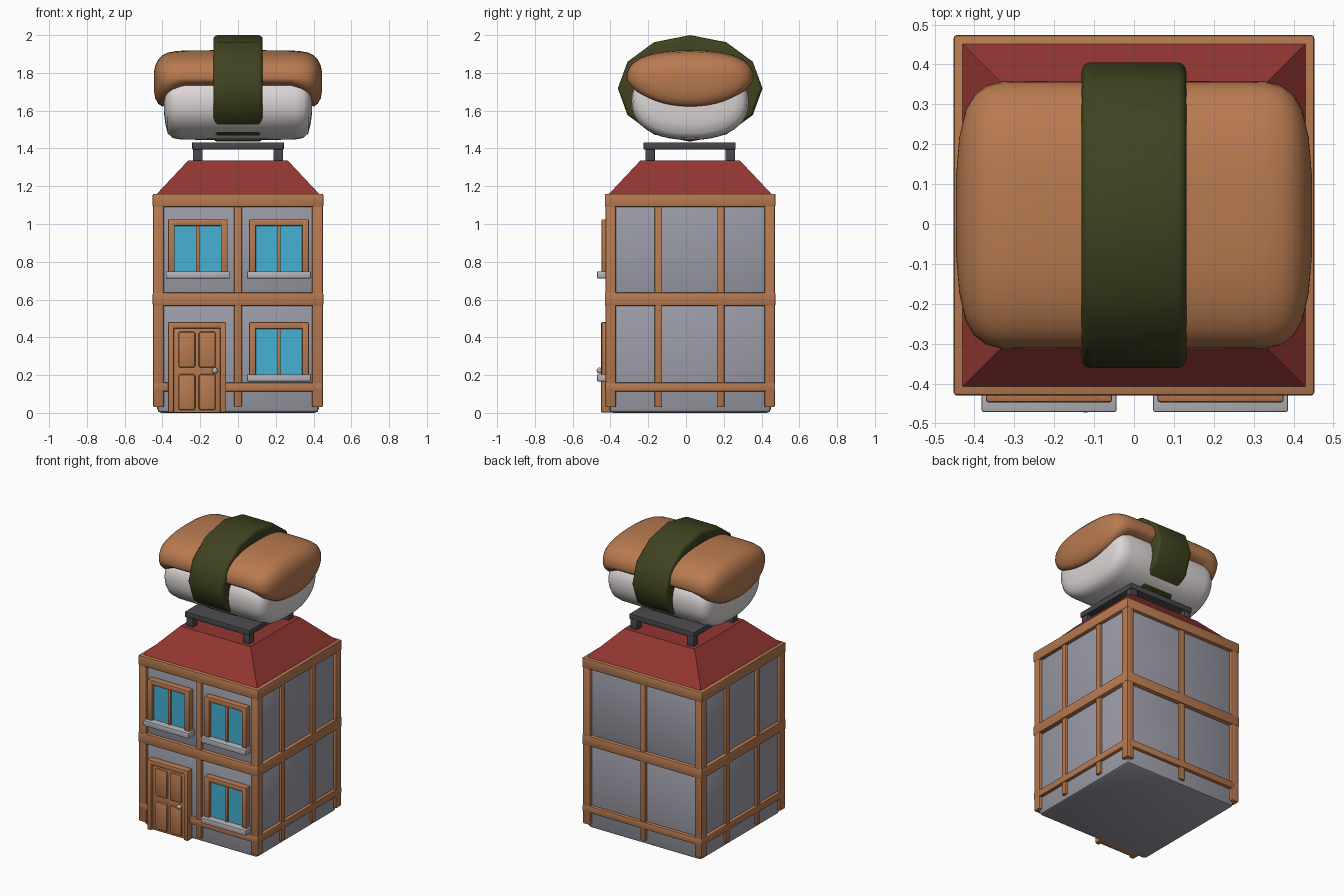
import bpy, bmesh, math

if "Cube" in bpy.data.objects:
    bpy.data.objects.remove(bpy.data.objects["Cube"])

CY = 0.022          # building centre in y
H = 0.452           # half width over the timber frame


def mat(name, r, g, b):
    m = bpy.data.materials.new(name)
    m.diffuse_color = (r, g, b, 1)
    m.use_nodes = True
    m.node_tree.nodes["Principled BSDF"].inputs["Base Color"].default_value = m.diffuse_color
    return m


WOOD = mat("warm_wood", 0.48, 0.195, 0.08)
WALL = mat("wall_grey", 0.33, 0.33, 0.39)
SILL = mat("light_grey", 0.46, 0.46, 0.49)
GLASS = mat("window_blue", 0.06, 0.44, 0.66)
ROOF = mat("roof_red", 0.29, 0.037, 0.03)
IRON = mat("dark_iron", 0.065, 0.065, 0.07)
RICE = mat("rice_white", 0.72, 0.68, 0.67)
FISH = mat("fish_orange", 0.48, 0.195, 0.08)
NORI = mat("seaweed_green", 0.05, 0.056, 0.014)


def finish(name, bm, m, angle=35):
    bmesh.ops.recalc_face_normals(bm, faces=bm.faces)
    me = bpy.data.meshes.new(name)
    bm.to_mesh(me)
    bm.free()
    ob = bpy.data.objects.new(name, me)
    bpy.context.collection.objects.link(ob)
    me.materials.append(m)
    bpy.ops.object.select_all(action='DESELECT')
    ob.select_set(True)
    bpy.context.view_layer.objects.active = ob
    bpy.ops.object.shade_smooth_by_angle(angle=math.radians(angle))
    return ob


def box(name, x, y, z, m, bev=0.006, top=1.0):
    """Bevelled box from (min, max) ranges; top scales the upper face."""
    bm = bmesh.new()
    bmesh.ops.create_cube(bm, size=1)
    for v in bm.verts:
        k = top if v.co.z > 0 else 1
        v.co = (sum(x) / 2 + v.co.x * (x[1] - x[0]) * k,
                sum(y) / 2 + v.co.y * (y[1] - y[0]) * k,
                sum(z) / 2 + v.co.z * (z[1] - z[0]))
    if bev:
        bmesh.ops.bevel(bm, geom=bm.edges[:], offset=bev, segments=2,
                        profile=0.5, affect='EDGES')
    return finish(name, bm, m)


def around(c, h):
    return (c - h, c + h)


# Walls, one block per floor
W = 0.428
box("lower_wall", around(0, W), around(CY, W), (0, 0.575), WALL, 0.022)
box("upper_wall", around(0, W), around(CY, W), (0.60, 1.12), WALL, 0.022)

# Timber belts
box("middle_belt", around(0, H), around(CY, H), (0.567, 0.637), WOOD, 0.008)
box("top_belt", around(0, H), around(CY, H), (1.09, 1.16), WOOD, 0.008)
LZ = (0.113, 0.16)
for s in (-1, 1):
    side = sorted((s * 0.41, s * 0.45))
    box("low_belt_side", side, around(CY, 0.45), LZ, WOOD)
box("low_belt_back", around(0, 0.45), (CY + 0.41, CY + 0.45), LZ, WOOD)
box("low_belt_front_left", (-0.45, -0.36), (CY - 0.45, CY - 0.41), LZ, WOOD)
box("low_belt_front_right", (-0.07, 0.45), (CY - 0.45, CY - 0.41), LZ, WOOD)

# Timber posts: corners, side and front/back middles
PZ = (0.03, 1.12)
for sx in (-1, 1):
    for sy in (-1, 1):
        box("corner_post", around(sx * 0.421, 0.028),
            around(CY + sy * 0.421, 0.028), PZ, WOOD, 0.008)
    for y in (-0.146, 0.183):
        box("side_post", around(sx * 0.425, 0.02), around(y, 0.02), PZ, WOOD)
for sy in (-1, 1):
    box("middle_post", around(0, 0.02), around(CY + sy * 0.425, 0.02), PZ, WOOD)


# Windows
def window(cx, z0):
    z1 = z0 + 0.28
    fy = (-0.447, -0.39)
    for s in (-1, 1):
        box("window_jamb", around(cx + s * 0.140, 0.018), fy, (z0, z1), WOOD)
    box("window_head", around(cx, 0.158), fy, (z1 - 0.035, z1), WOOD)
    box("window_mullion", around(cx, 0.009), (-0.436, -0.39), (z0, z1 - 0.02), WOOD, 0.003)
    box("window_glass", around(cx, 0.13), (-0.424, -0.416), (z0, z1 - 0.02), GLASS, 0)
    box("window_back", around(cx, 0.13), (-0.416, -0.39), (z0, z1 - 0.02), WOOD, 0)
    box("window_sill", around(cx, 0.169), (-0.471, -0.39), (z0 - 0.033, z0 + 0.004), SILL, 0.004)


window(-0.213, 0.745)
window(0.217, 0.745)
window(0.217, 0.20)

# Door
DX = -0.217
for s in (-1, 1):
    box("door_jamb", around(DX + s * 0.138, 0.016), (-0.45, -0.39), (0.002, 0.48), WOOD)
box("door_head", around(DX, 0.154), (-0.45, -0.39), (0.447, 0.48), WOOD)
box("door_leaf", around(DX, 0.125), (-0.432, -0.39), (0.002, 0.45), WOOD, 0.003)
for s in (-1, 1):
    for z in ((0.015, 0.205), (0.24, 0.43)):
        box("door_panel", around(DX + s * 0.054, 0.045), (-0.444, -0.42), z, WOOD, 0.011)
bm = bmesh.new()
bmesh.ops.create_uvsphere(bm, u_segments=14, v_segments=8, radius=0.016)
bmesh.ops.translate(bm, verts=bm.verts, vec=(-0.122, -0.457, 0.224))
finish("door_knob", bm, SILL, 60)

# Roof and sign stand
box("roof", around(0, 0.434), around(CY, 0.434), (1.155, 1.335), ROOF, 0, 0.61)
box("stand_plate", around(0, 0.243), around(CY - 0.003, 0.243), (1.395, 1.432), IRON, 0.003)
for sx in (-1, 1):
    for sy in (-1, 1):
        box("stand_leg", around(sx * 0.213, 0.025), around(CY + sy * 0.212, 0.025),
            (1.32, 1.40), IRON, 0.003)


# Rolled food on the roof: sections (x, half width, top, bottom) mirrored in x
def loft(name, half, zmid, power, m, n=40):
    rows = [(-x, w, t, b) for x, w, t, b in reversed(half)] + half
    bm = bmesh.new()
    rings = []
    for x, w, t, b in rows:
        ring = []
        for i in range(n):
            a = 2 * math.pi * i / n
            c, s = math.cos(a), math.sin(a)
            p = 2 / (power[0] if s > 0 else power[1])
            h = (t - zmid) if s > 0 else (zmid - b)
            ring.append(bm.verts.new((x, CY + w * math.copysign(abs(c) ** p, c),
                                      zmid + h * math.copysign(abs(s) ** p, s))))
        rings.append(ring)
    for r0, r1 in zip(rings, rings[1:]):
        for i in range(n):
            j = (i + 1) % n
            bm.faces.new((r0[i], r0[j], r1[j], r1[i]))
    bm.faces.new(rings[0])
    bm.faces.new(rings[-1])
    return finish(name, bm, m, 60)


loft("rice_block", [(0.15, 0.31, 1.83, 1.445), (0.30, 0.31, 1.83, 1.447),
                    (0.345, 0.302, 1.81, 1.455), (0.372, 0.28, 1.79, 1.48),
                    (0.385, 0.24, 1.76, 1.53), (0.391, 0.16, 1.72, 1.58)],
     1.65, (2.3, 2.3), RICE)
loft("fish_slice", [(0.13, 0.336, 1.92, 1.70), (0.28, 0.336, 1.919, 1.70),
                    (0.33, 0.335, 1.915, 1.67), (0.37, 0.325, 1.908, 1.632),
                    (0.40, 0.302, 1.893, 1.622), (0.422, 0.265, 1.87, 1.636),
                    (0.438, 0.195, 1.84, 1.665), (0.446, 0.10, 1.80, 1.71)],
     1.77, (2.5, 2.0), FISH)

# Seaweed band: twelve-sided bevelled prism
bm = bmesh.new()
pts = []
for i in range(12):
    a = math.pi * i / 6
    pts.append(bm.verts.new((-0.131, CY + 0.383 * math.sin(a), 1.718 + 0.282 * math.cos(a))))
face = bm.faces.new(pts)
ext = bmesh.ops.extrude_face_region(bm, geom=[face])
bmesh.ops.translate(bm, vec=(0.262, 0, 0),
                    verts=[g for g in ext["geom"] if isinstance(g, bmesh.types.BMVert)])
rims = [e for e in bm.edges if abs(e.verts[0].co.x - e.verts[1].co.x) < 1e-4]
bmesh.ops.bevel(bm, geom=rims, offset=0.022, segments=3, profile=0.5, affect='EDGES')
finish("seaweed_band", bm, NORI, 40)
